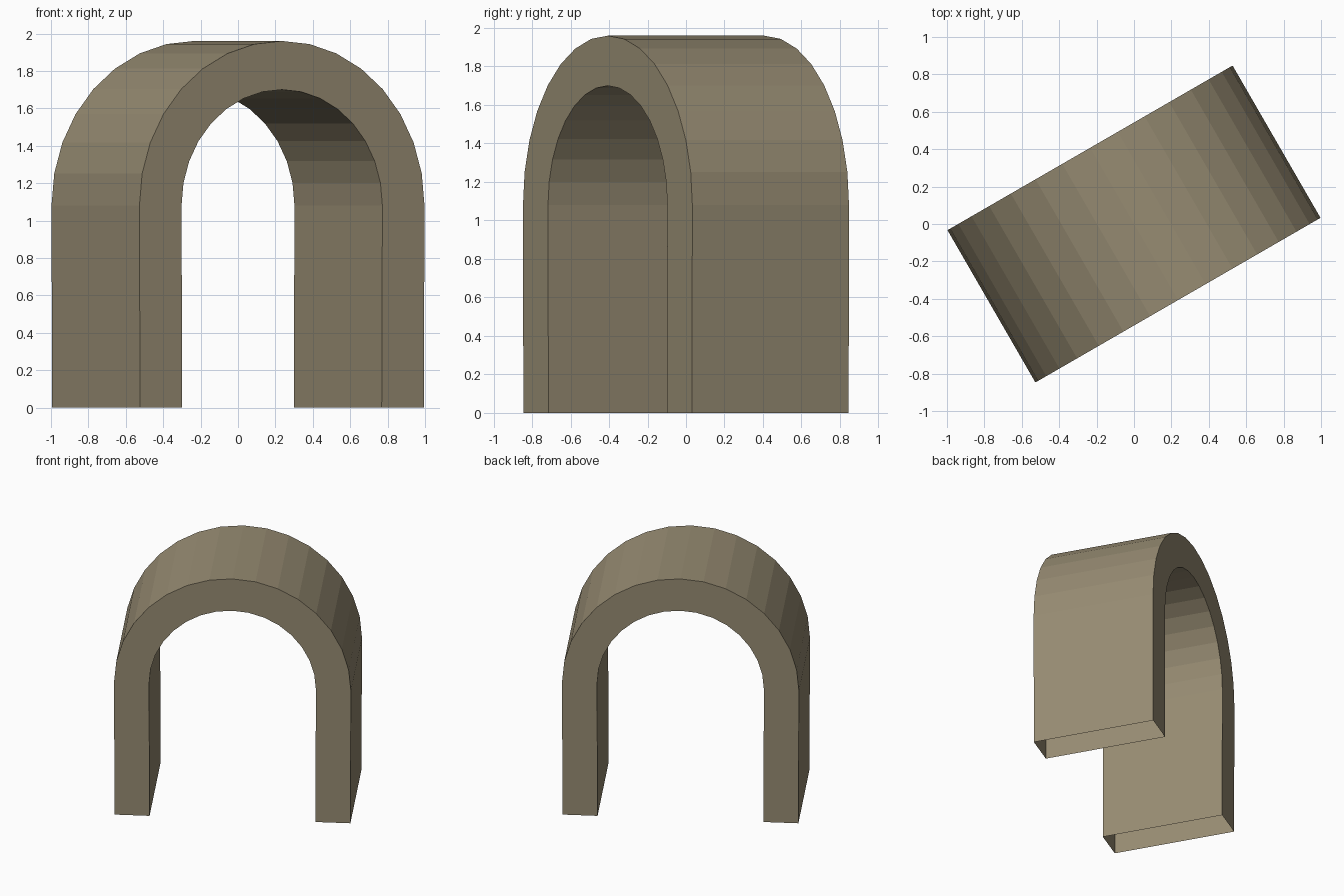
import bpy, bmesh, math
from mathutils import Matrix

if "Cube" in bpy.data.objects:
    bpy.data.objects.remove(bpy.data.objects["Cube"])

OUTER, INNER = 0.88, 0.62     # arch radii
HALF_DEPTH = 0.47
SPRING_Z = 1.08               # height where the curve starts
SEGMENTS = 16
FOOT_TAPER = 0.004            # legs lean in very slightly at the floor

# Path of (cos, sin, z offset, taper): right foot, half circle, left foot
path = [(1, 0, 0, FOOT_TAPER)]
for i in range(SEGMENTS + 1):
    a = math.pi * i / SEGMENTS
    path.append((math.cos(a), math.sin(a), SPRING_Z, 0))
path.append((-1, 0, 0, FOOT_TAPER))

# Sweep a rectangular section along the path; the foot undersides stay open
bm = bmesh.new()
section = [(OUTER, -HALF_DEPTH), (OUTER, HALF_DEPTH),
           (INNER, HALF_DEPTH), (INNER, -HALF_DEPTH)]
rings = [[bm.verts.new(((r - t) * c, y, z + r * s)) for r, y in section]
         for c, s, z, t in path]
for a, b in zip(rings, rings[1:]):
    for j in range(4):
        k = (j + 1) % 4
        bm.faces.new((a[j], a[k], b[k], b[j]))

# Turn the arch 30 degrees about the vertical
bm.transform(Matrix.Rotation(math.radians(30), 4, 'Z'))
mesh = bpy.data.meshes.new("stone_arch")
bm.to_mesh(mesh)
bm.free()

stone = bpy.data.materials.new("warm grey stone")
stone.diffuse_color = (0.305, 0.258, 0.168, 1)
stone.use_nodes = True
stone.node_tree.nodes["Principled BSDF"].inputs["Base Color"].default_value = stone.diffuse_color
mesh.materials.append(stone)
arch = bpy.data.objects.new("stone_arch", mesh)
bpy.context.collection.objects.link(arch)
